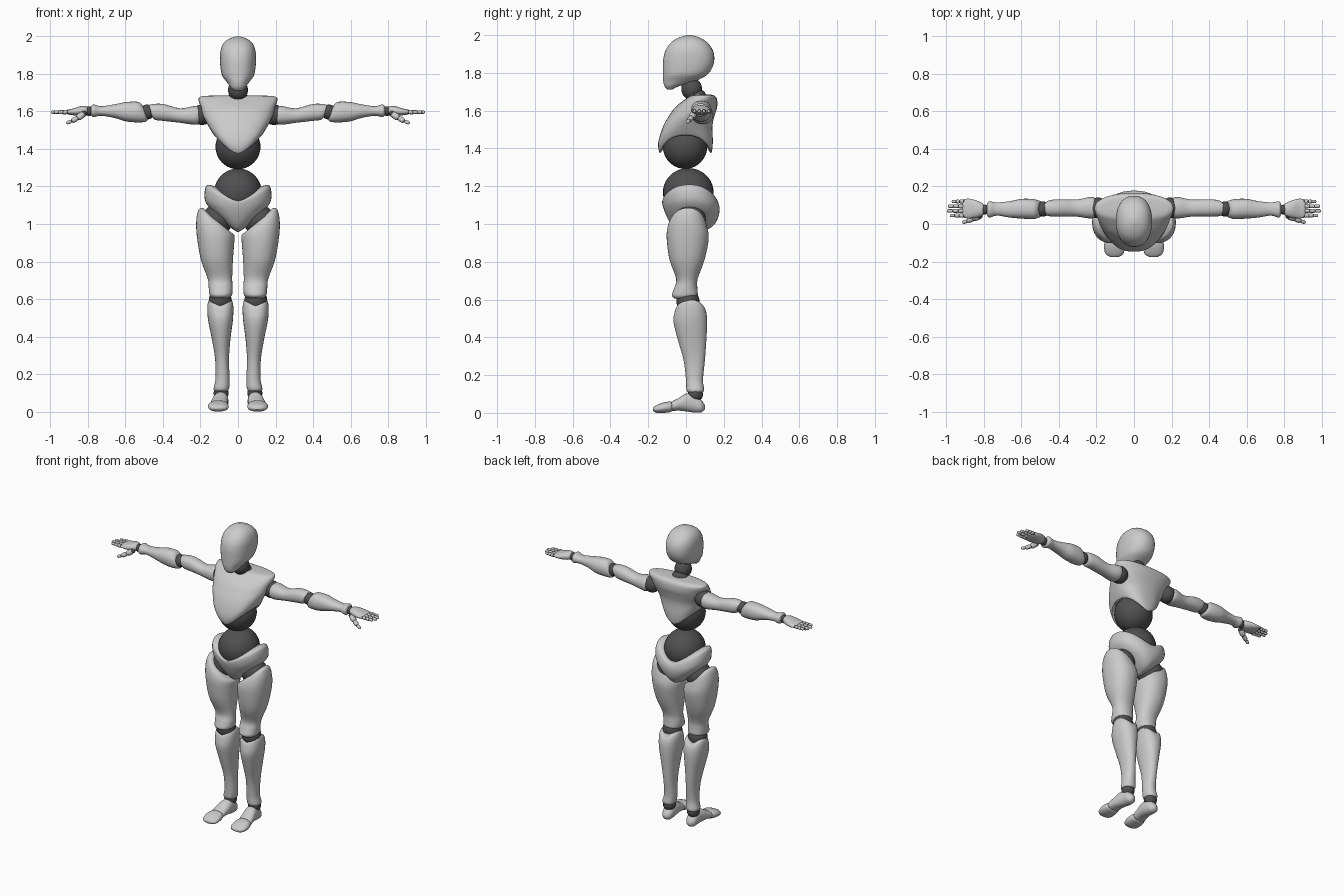
import bpy, bmesh
from math import sin, cos, tau, copysign
from mathutils import Vector, Matrix

cube = bpy.data.objects.get("Cube")
if cube:
    bpy.data.objects.remove(cube, do_unlink=True)


def make_material(name, value):
    mat = bpy.data.materials.new(name)
    mat.use_nodes = True
    colour = (value, value, value, 1)
    mat.diffuse_color = colour
    mat.node_tree.nodes["Principled BSDF"].inputs["Base Color"].default_value = colour
    return mat


SHELL = make_material("light grey shell", 0.6)
JOINT = make_material("dark grey joint", 0.08)


def finish(name, bm, mat):
    bmesh.ops.recalc_face_normals(bm, faces=bm.faces)
    mesh = bpy.data.meshes.new(name)
    bm.to_mesh(mesh)
    bm.free()
    mesh.materials.append(mat)
    obj = bpy.data.objects.new(name, mesh)
    bpy.context.collection.objects.link(obj)
    bpy.ops.object.select_all(action="DESELECT")
    obj.select_set(True)
    bpy.context.view_layer.objects.active = obj
    bpy.ops.object.shade_smooth_by_angle(angle=0.9)
    return obj


def smooth_rings(rings, steps=4):
    """Catmull-Rom interpolation between the cross-sections."""
    rings = [tuple(r) + (0,) * (6 - len(r)) for r in rings]
    padded = [rings[0]] + rings + [rings[-1]]
    result = []
    for p, a, b, n in zip(padded, padded[1:], padded[2:], padded[3:]):
        for k in range(steps):
            t = k / steps
            result.append([
                0.5 * (2 * v + (w - u) * t + (2 * u - 5 * v + 4 * w - q) * t * t
                       + (3 * v - u - 3 * w + q) * t ** 3)
                for u, v, w, q in zip(p, a, b, n)])
    return result + [rings[-1]]


# How each cross-section can be bent out of its plane
def saddle(c, s):
    return abs(c) ** 1.3


def slant(c, s):
    return c


def lean(c, s):
    return s


PLACE = {"x": lambda a, b, t: (t, a, b),
         "y": lambda a, b, t: (a, t, b),
         "z": lambda a, b, t: (a, b, t)}


def loft(name, rings, axis="z", bend=saddle, power=2.2, side=1, mat=SHELL, segments=40):
    """Rings are (position, low a, high a, low b, high b, bend amount)."""
    bm = bmesh.new()
    loops = []
    for t, a0, a1, b0, b1, lift in smooth_rings(rings):
        loop = []
        for i in range(segments):
            c, s = cos(tau * i / segments), sin(tau * i / segments)
            a = (a0 + a1) / 2 + (a1 - a0) / 2 * copysign(abs(c) ** (2 / power), c)
            b = (b0 + b1) / 2 + (b1 - b0) / 2 * copysign(abs(s) ** (2 / power), s)
            x, y, z = PLACE[axis](a, b, t + lift * bend(c, s))
            loop.append(bm.verts.new((x * side, y, z)))
        loops.append(loop)
    for low, high in zip(loops, loops[1:]):
        for i in range(segments):
            j = (i + 1) % segments
            bm.faces.new((low[i], low[j], high[j], high[i]))
    bm.faces.new(loops[0])
    bm.faces.new(loops[-1])
    return finish(name, bm, mat)


def ball(name, centre, radii, side=1, mat=JOINT):
    bm = bmesh.new()
    bmesh.ops.create_uvsphere(bm, u_segments=32, v_segments=20, radius=1)
    x, y, z = centre
    bm.transform(Matrix.Translation((x * side, y, z)) @ Matrix.Diagonal((*radii, 1)))
    return finish(name, bm, mat)


def capsule(name, start, end, radius, side=1):
    flip = Vector((side, 1, 1))
    start, end = Vector(start) * flip, Vector(end) * flip
    along = end - start
    bm = bmesh.new()
    bmesh.ops.create_uvsphere(bm, u_segments=12, v_segments=9, radius=radius)
    for v in bm.verts:
        if v.co.z > 0:
            v.co.z += along.length
    bm.transform(Matrix.Translation(start) @ along.to_track_quat("Z", "Y").to_matrix().to_4x4())
    return finish(name, bm, SHELL)


def sym(rings):
    """Expand (z, half width, back/front limits, bend) to full cross-sections."""
    return [(r[0], -r[1], *r[1:]) for r in rings]


# Head and neck
loft("head", sym([
    (1.713, .022, -.1, -.07), (1.73, .04, -.114, -.035), (1.757, .06, -.121, .05),
    (1.79, .084, -.122, .112), (1.83, .093, -.122, .14), (1.875, .096, -.12, .15),
    (1.92, .094, -.108, .142), (1.96, .08, -.08, .114), (1.986, .052, -.04, .075),
    (2, .012, .005, .03)]), power=2.3)
ball("neck_joint", (0, .03, 1.715), (.053, .055, .058))
ball("neck_base", (0, .06, 1.675), (.052, .048, .04))

# Torso
loft("chest", sym([
    (1.41, .105, -.115, .11, .09), (1.375, .122, -.138, .133, .095),
    (1.43, .145, -.147, .142, .07), (1.52, .168, -.12, .14, .02),
    (1.58, .188, -.085, .153), (1.62, .197, -.055, .165), (1.66, .21, -.005, .164),
    (1.68, .198, .025, .15), (1.685, .13, .05, .13)]), power=2.3)
ball("abdomen", (0, -.005, 1.412), (.12, .118, .12))
ball("waist", (0, .012, 1.168), (.127, .134, .128))
loft("pelvis", sym([
    (.957, .02, -.02, .05, .01), (.972, .06, -.055, .115, .025),
    (1.0, .11, -.08, .152, .045), (1.04, .152, -.102, .172, .045),
    (1.085, .178, -.12, .178, .05), (1.12, .168, -.126, .165, .085),
    (1.12, .12, -.108, .14, .08)]))

for side, word in ((1, "left"), (-1, "right")):
    def limb(part, *args, **kw):
        loft(f"{word}_{part}", *args, side=side, **kw)

    def joint(part, centre, radius):
        ball(f"{word}_{part}", centre, (radius,) * 3, side)

    # Leg
    joint("hip", (.112, .022, 1.02), .083)
    limb("thigh", [
        (1.025, .06, .185, -.05, .075, .06), (1.015, .03, .208, -.08, .098, .065),
        (.98, .018, .222, -.098, .112, .045), (.92, .02, .22, -.102, .12, .02),
        (.81, .027, .198, -.087, .098), (.71, .031, .162, -.052, .062),
        (.66, .028, .156, -.063, .06), (.622, .032, .152, -.075, .062),
        (.605, .05, .138, -.06, .045)], bend=slant)
    joint("knee", (.095, .01, .592), .061)
    limb("shin", [
        (.565, .05, .14, -.035, .08, .035), (.56, .034, .155, -.05, .095, .035),
        (.53, .025, .163, -.061, .108, .03), (.48, .027, .16, -.066, .112, .01),
        (.39, .04, .14, -.044, .108), (.28, .048, .122, -.013, .1),
        (.175, .045, .12, 0, .09), (.12, .048, .13, .003, .096),
        (.105, .06, .118, .02, .08)])
    joint("ankle", (.09, .05, .098), .04)
    limb("foot", [
        (.1, .08, .1, .02, .04), (.08, .058, .122, .003, .07),
        (.04, .052, .128, .002, .1), (0, .052, .135, .008, .102),
        (-.04, .055, .144, .012, .078), (-.072, .058, .148, .01, .062),
        (-.076, .07, .138, .018, .052)], axis="y")
    limb("toes", [
        (-.074, .07, .138, .015, .05), (-.08, .056, .152, .005, .06),
        (-.12, .05, .16, 0, .055), (-.158, .056, .152, .001, .04),
        (-.175, .08, .128, .01, .028)], axis="y")

    # Arm
    joint("shoulder", (.192, .086, 1.583), .055)
    limb("upper_arm", [
        (.202, .05, .12, 1.55, 1.61), (.21, .034, .14, 1.533, 1.628),
        (.24, .03, .143, 1.53, 1.628), (.31, .04, .13, 1.54, 1.617),
        (.4, .04, .132, 1.55, 1.64), (.455, .042, .125, 1.556, 1.638, .012),
        (.472, .055, .11, 1.572, 1.625, .014)], axis="x", bend=lean)
    joint("elbow", (.485, .08, 1.597), .04)
    limb("forearm", [
        (.494, .048, .112, 1.56, 1.628, .014), (.505, .035, .124, 1.545, 1.642, .012),
        (.54, .026, .133, 1.542, 1.652), (.6, .029, .134, 1.548, 1.65),
        (.66, .034, .122, 1.566, 1.638), (.73, .045, .115, 1.577, 1.628),
        (.772, .034, .12, 1.57, 1.638), (.785, .05, .105, 1.585, 1.622)],
        axis="x", bend=lean)
    joint("wrist", (.795, .077, 1.602), .026)
    limb("palm", [
        (.8, .06, .1, 1.592, 1.615), (.808, .045, .11, 1.582, 1.628),
        (.84, .034, .125, 1.577, 1.628), (.88, .03, .135, 1.58, 1.616),
        (.908, .034, .13, 1.585, 1.61), (.914, .045, .12, 1.59, 1.604)], axis="x")

    # Fingers of three segments with dark knuckles between
    for finger, y, tip in (("index", .045, .975), ("middle", .07, .99),
                           ("ring", .095, .985), ("little", .12, .965)):
        step = (tip - .905) / 3
        for k in range(3):
            x = .91 + k * step
            radius = .0115 - .0012 * k
            joint(f"{finger}_knuckle_{k + 1}", (x - .004, y, 1.597), radius * .9)
            capsule(f"{word}_{finger}_finger_{k + 1}", (x + radius * .6, y, 1.597),
                    (x + step - radius * .7, y, 1.596), radius, side)

    # Thumb
    path = [Vector(p) for p in ((.822, .043, 1.588), (.855, .03, 1.565),
                                (.887, .016, 1.549), (.914, .008, 1.538))]
    for k, (a, b) in enumerate(zip(path, path[1:])):
        radius = .018 - .004 * k
        joint(f"thumb_knuckle_{k + 1}", a, radius * .85)
        capsule(f"{word}_thumb_{k + 1}", a.lerp(b, .3), a.lerp(b, .72), radius, side)
